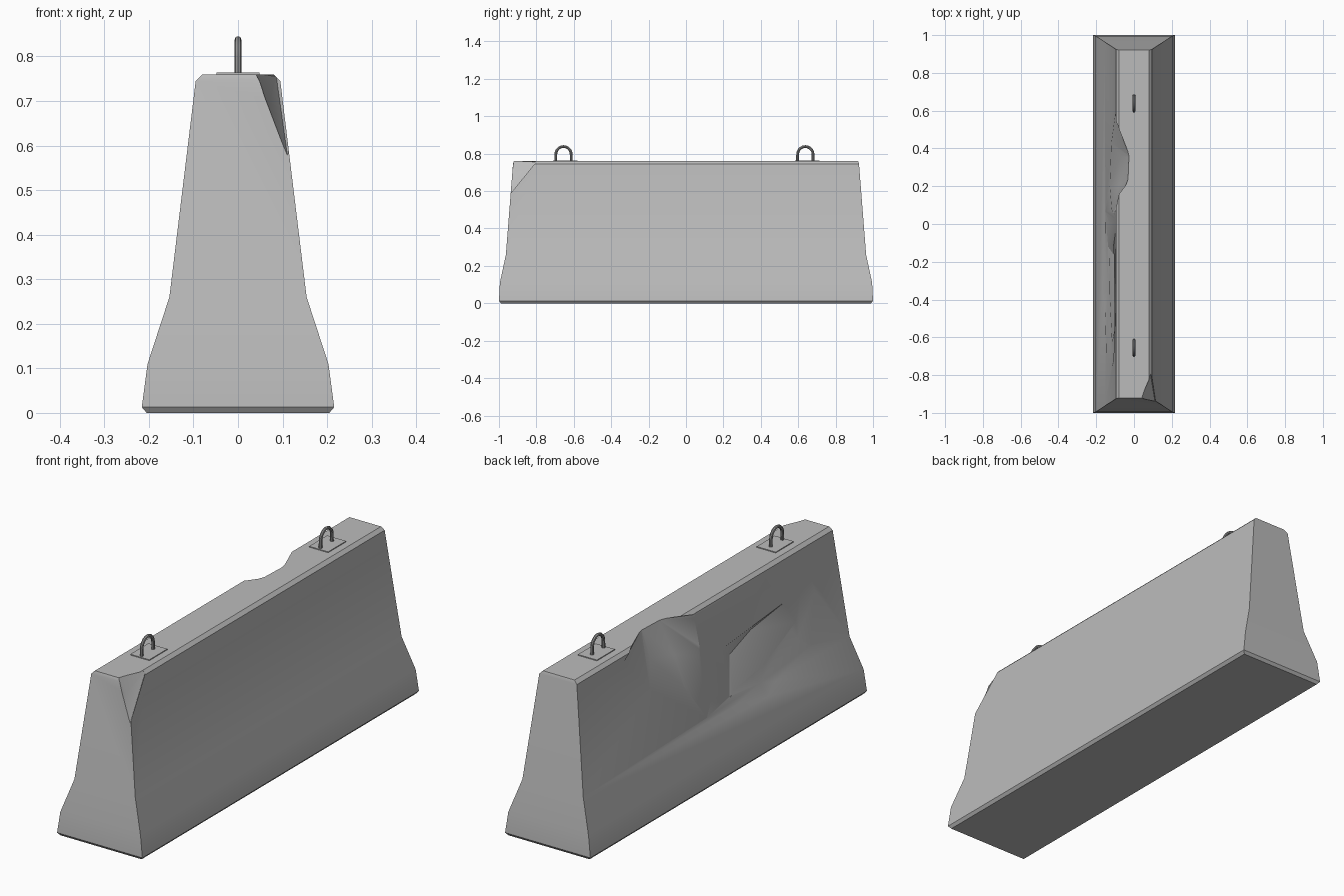
import bpy, bmesh, math
from mathutils import Vector

cube = bpy.data.objects.get("Cube")
if cube:
    bpy.data.objects.remove(cube, do_unlink=True)


def material(name, rgb):
    mat = bpy.data.materials.new(name)
    mat.use_nodes = True
    mat.diffuse_color = (*rgb, 1)
    mat.node_tree.nodes["Principled BSDF"].inputs["Base Color"].default_value = (*rgb, 1)
    return mat


concrete = material("concrete grey", (0.5, 0.5, 0.5))
steel = material("steel grey", (0.3, 0.3, 0.3))


def make_object(name, bm, mat):
    bmesh.ops.recalc_face_normals(bm, faces=bm.faces)
    mesh = bpy.data.meshes.new(name)
    bm.to_mesh(mesh)
    bm.free()
    mesh.materials.append(mat)
    obj = bpy.data.objects.new(name, mesh)
    bpy.context.collection.objects.link(obj)
    return obj


def activate(obj):
    bpy.ops.object.select_all(action="DESELECT")
    obj.select_set(True)
    bpy.context.view_layer.objects.active = obj


def smooth(obj, degrees):
    activate(obj)
    bpy.ops.object.shade_smooth_by_angle(angle=math.radians(degrees))


# Barrier body: rectangular rings (half width, half length, height) joined upward
RINGS = [(0.205, 0.99, 0), (0.216, 1.0, 0.013), (0.203, 0.995, 0.11),
         (0.154, 0.963, 0.26), (0.095, 0.925, 0.745), (0.08, 0.92, 0.76)]
bm = bmesh.new()
rings = [[bm.verts.new((sx * w, sy * l, z)) for sx, sy in ((-1, -1), (1, -1), (1, 1), (-1, 1))]
         for w, l, z in RINGS]
for low, high in zip(rings, rings[1:]):
    for i in range(4):
        j = (i + 1) % 4
        bm.faces.new((low[i], low[j], high[j], high[i]))
bm.faces.new(rings[0])
bm.faces.new(rings[-1])
body = make_object("barrier_body", bm, concrete)


def side_x(z):
    """Half width of the body at height z."""
    for (w0, _, z0), (w1, _, z1) in zip(RINGS, RINGS[1:]):
        if z <= z1:
            return w0 + (w1 - w0) * (z - z0) / (z1 - z0)
    return RINGS[-1][0]


def chip(points, outward):
    """Cut the convex hull of the points, swept outward, from the body."""
    bm = bmesh.new()
    for p in points:
        bm.verts.new(p)
        bm.verts.new(Vector(p) + Vector(outward))
    hull = bmesh.ops.convex_hull(bm, input=bm.verts)
    loose = set(hull["geom_interior"]) | set(hull["geom_unused"])
    bmesh.ops.delete(bm, geom=[v for v in loose if isinstance(v, bmesh.types.BMVert)],
                     context="VERTS")
    cutter = make_object("chip_cutter", bm, concrete)
    cutter.hide_render = True
    mod = body.modifiers.new("chip", "BOOLEAN")
    mod.operation = "DIFFERENCE"
    mod.solver = "EXACT"
    mod.object = cutter
    activate(body)
    bpy.ops.object.modifier_apply(modifier=mod.name)
    bpy.data.objects.remove(cutter, do_unlink=True)


def on_side(outline, depth=0.0):
    return [(-side_x(z) + depth, y, z) for y, z in outline]


# Broken top edge
chip(on_side([(0.59, 0.72), (0.43, 0.54), (0.2, 0.47), (0.04, 0.58), (0.07, 0.74)])
     + [(-0.08, 0.5, 0.765), (-0.025, 0.36, 0.765), (-0.03, 0.24, 0.765),
        (-0.07, 0.36, 0.64), (-0.08, 0.2, 0.6)], (-0.2, 0, 0.08))
# Wide shallow spall in the side
chip(on_side([(0.065, 0.28), (-0.35, 0.22), (-0.69, 0.32), (-0.76, 0.54),
              (-0.73, 0.63), (-0.44, 0.72), (0.087, 0.74)])
     + on_side([(0.0, 0.34), (-0.34, 0.28), (-0.63, 0.37), (-0.68, 0.56),
                (-0.42, 0.66), (0.02, 0.66)], 0.015), (-0.15, 0, 0))
# Deeper hollow within the spall
chip(on_side([(-0.12, 0.3), (-0.4, 0.34), (-0.65, 0.44), (-0.58, 0.56), (-0.1, 0.52)], 0.012)
     + on_side([(-0.2, 0.45), (-0.36, 0.5)], 0.05), (-0.1, 0, 0))
# Broken front corner
chip([(0.04, -0.921, 0.762), (0.086, -0.79, 0.755), (0.112, -0.945, 0.57),
      (0.07, -0.91, 0.69)], (0.12, -0.12, 0.1))
smooth(body, 25)

# Lifting loops with their base plates
for place, y in (("front", -0.655), ("back", 0.638)):
    bm = bmesh.new()
    bmesh.ops.create_cube(bm, size=1)
    bmesh.ops.scale(bm, vec=(0.096, 0.13, 0.008), verts=bm.verts)
    plate = make_object(place + "_loop_plate", bm, concrete)
    plate.location = (0, y + 0.01, 0.76)

    curve = bpy.data.curves.new(place + "_lifting_loop", "CURVE")
    curve.dimensions = "3D"
    curve.bevel_depth = 0.0075
    curve.bevel_resolution = 2
    arc = [math.pi * i / 10 for i in range(11)]
    path = ([(0.042, 0.74)] + [(0.041 * math.cos(a), 0.797 + 0.041 * math.sin(a)) for a in arc]
            + [(-0.042, 0.74)])
    spline = curve.splines.new("POLY")
    spline.points.add(len(path) - 1)
    for point, (py, pz) in zip(spline.points, path):
        point.co = (0, py, pz, 1)
    loop = bpy.data.objects.new(place + "_lifting_loop", curve)
    bpy.context.collection.objects.link(loop)
    loop.location.y = y
    curve.materials.append(steel)
    activate(loop)
    bpy.ops.object.convert(target="MESH")
    smooth(bpy.context.object, 40)
